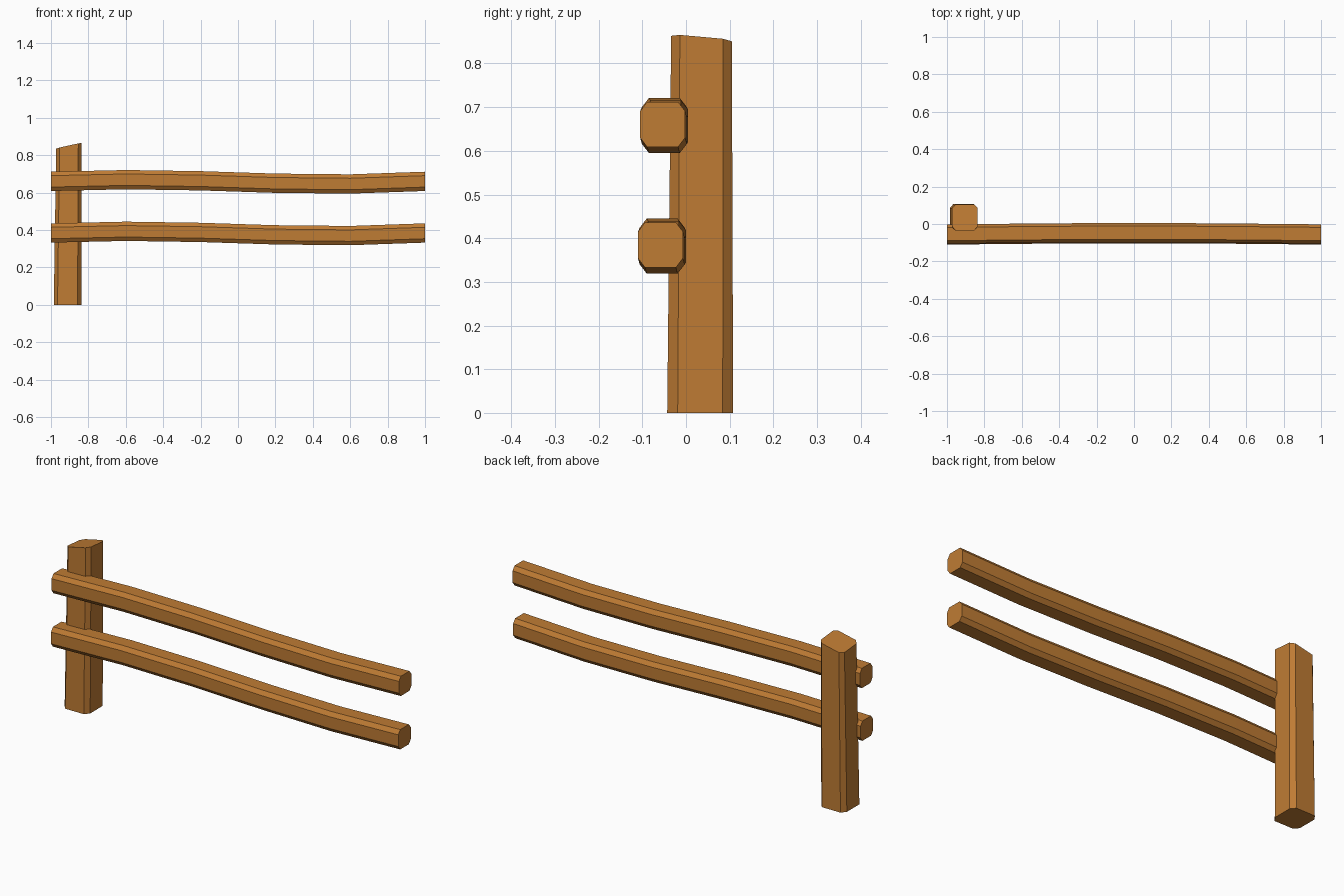
import bpy, bmesh

if "Cube" in bpy.data.objects:
    bpy.data.objects.remove(bpy.data.objects["Cube"])

wood = bpy.data.materials.new("warm brown wood")
wood.diffuse_color = (0.52, 0.20, 0.034, 1)
wood.use_nodes = True
wood.node_tree.nodes["Principled BSDF"].inputs["Base Color"].default_value = wood.diffuse_color


def loft(name, rings):
    """Skin a list of equal-sized rings and cap both ends."""
    bm = bmesh.new()
    loops = [[bm.verts.new(p) for p in ring] for ring in rings]
    n = len(loops[0])
    for a, b in zip(loops, loops[1:]):
        for i in range(n):
            j = (i + 1) % n
            bm.faces.new((a[i], a[j], b[j], b[i]))
    bm.faces.new(loops[0][::-1])
    bm.faces.new(loops[-1])
    bmesh.ops.recalc_face_normals(bm, faces=bm.faces)
    mesh = bpy.data.meshes.new(name)
    bm.to_mesh(mesh)
    bm.free()
    mesh.materials.append(wood)
    obj = bpy.data.objects.new(name, mesh)
    bpy.context.collection.objects.link(obj)
    return obj


def chamfered(u0, u1, v0, v1, cu, cv):
    """Rectangle outline with cut corners."""
    return [(u0 + cu, v0), (u1 - cu, v0), (u1, v0 + cv), (u1, v1 - cv),
            (u1 - cu, v1), (u0 + cu, v1), (u0, v1 - cv), (u0, v0 + cv)]


# Post: slightly tapered, with a slanted top
base = chamfered(-0.985, -0.838, -0.043, 0.108, 0.02, 0.024)
top = chamfered(-0.972, -0.836, -0.034, 0.105, 0.018, 0.02)
loft("post", [[(x, y, 0) for x, y in base],
              [(x, y, 0.866 + 0.22 * (x + 0.836) - 0.09 * (y + 0.02)) for x, y in top]])

# Rails: chamfered bars with a gentle wave along x
stations = [(-1, 0, 0), (-0.6, 0.009, 0.004), (-0.2, 0.003, 0.007),
            (0.2, -0.010, 0.007), (0.6, -0.014, 0.004), (1, 0, 0)]
for name, z0, dy in (("upper_rail", 0.609, 0.0), ("lower_rail", 0.333, -0.005)):
    section = chamfered(-0.105 + dy, -0.002 + dy, z0, z0 + 0.103, 0.016, 0.021)
    loft(name, [[(x, y + oy, z + oz) for y, z in section] for x, oz, oy in stations])
